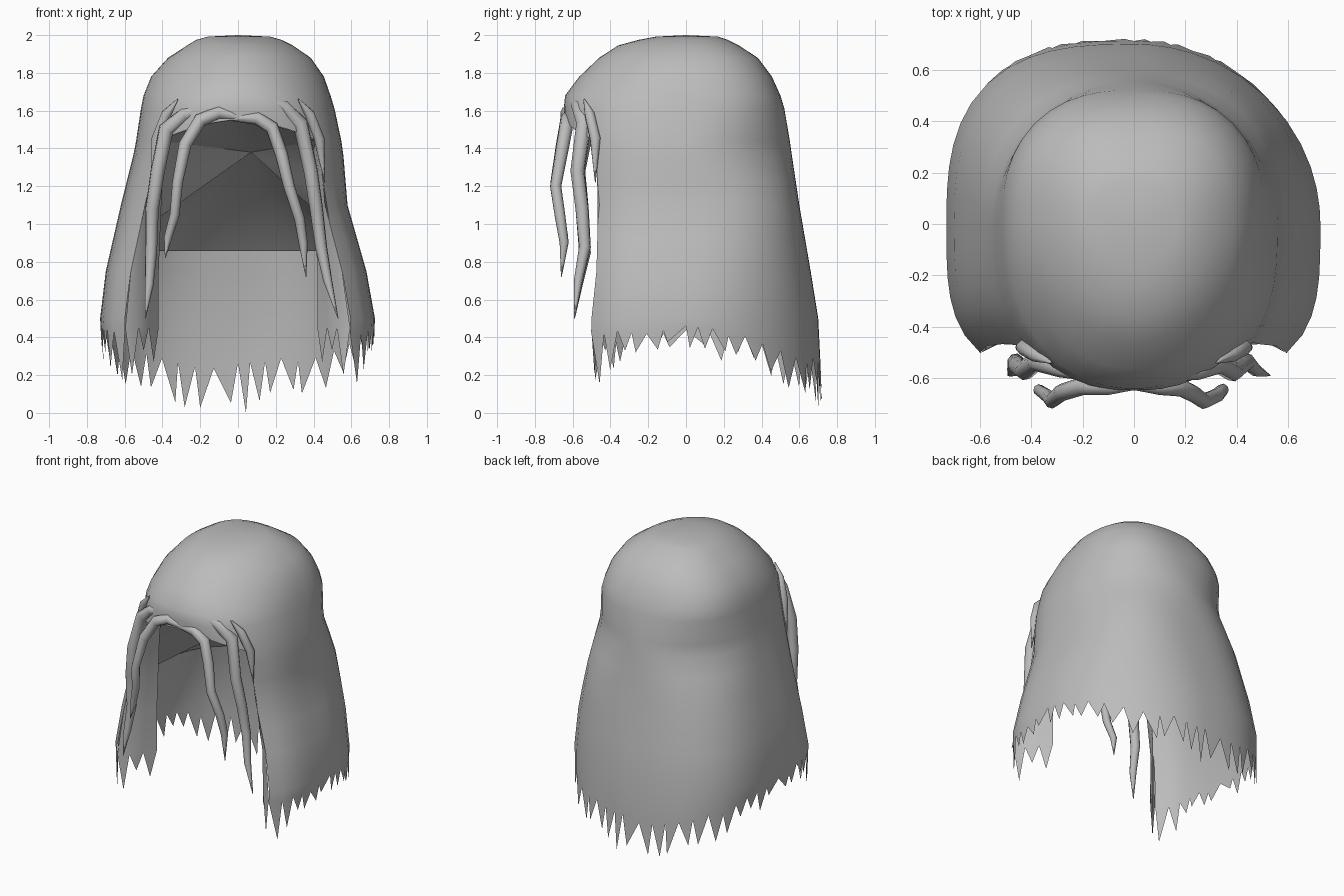
import bpy, bmesh, math, random
from mathutils import Vector

random.seed(4)
old = bpy.data.objects.get("Cube")
if old:
    bpy.data.objects.remove(old, do_unlink=True)

mat = bpy.data.materials.new("grey hair")
mat.use_nodes = True
COLOR = (0.5, 0.5, 0.5, 1)
mat.diffuse_color = COLOR
mat.node_tree.nodes["Principled BSDF"].inputs["Base Color"].default_value = COLOR

N = 48        # columns around the head, column 0 at the front
EDGE = 6      # column where the side curtains begin

# height, width on +x, width on -x, front depth, back depth,
# squareness of front, back on +x, back on -x
PROFILE = [(2.0, 0, 0, 0, 0, 2.0, 2.4, 2.4),
           (1.992, .17, .16, .16, .17, 2.0, 2.4, 2.4),
           (1.975, .23, .22, .25, .22, 2.0, 2.4, 2.4),
           (1.945, .29, .27, .36, .28, 2.0, 2.5, 2.5),
           (1.88, .385, .37, .46, .38, 2.0, 2.5, 2.5),
           (1.78, .455, .46, .565, .455, 2.0, 2.5, 2.5),
           (1.68, .49, .50, .64, .50, 2.2, 2.5, 2.5),
           (1.58, .52, .52, .65, .53, 2.5, 2.4, 2.4),
           (1.4, .555, .545, .61, .555, 2.8, 1.9, 1.9),
           (1.1, .58, .62, .585, .60, 3.0, 2.6, 2.5),
           (.75, .68, .70, .585, .66, 3.3, 2.2, 2.7),
           (.5, .725, .73, .61, .70, 3.5, 2.0, 2.8),
           (.1, .71, .71, .62, .72, 3.5, 2.0, 2.8)]


def section(z):
    for a, b in zip(PROFILE, PROFILE[1:]):
        if z >= b[0]:
            t = (a[0] - z) / (a[0] - b[0])
            return [p + (q - p) * t for p, q in zip(a[1:], b[1:])]
    return PROFILE[-1][1:]


def even_angle(col):
    """Angle of a column, eased so that the columns are spaced evenly."""
    quarter, h = divmod(col / N * 8, 2)
    ease = 1.4 if quarter in (0, 3) else 1.15
    half = math.asin(math.sqrt(.5) * min(h, 2 - h) ** ease)
    return (quarter * math.pi / 2) + (half if h < 1 else math.pi / 2 - half)


def point(col, z, scale=1.0):
    """Point on the hair surface: boxy at the front, round at the back."""
    a = even_angle(col)
    left, right, front, back, pf, pl, pr = section(z)
    s, c = math.sin(a), math.cos(a)
    e = 2 / (pf if c > 0 else pl if s > 0 else pr)
    x = math.copysign(abs(s) ** e, s) * (left if s > 0 else right)
    y = -(abs(c) ** e) * front if c > 0 else abs(c) ** e * back
    return Vector((x * scale, y * scale, z))


def smooth(ob, angle):
    bpy.ops.object.select_all(action='DESELECT')
    ob.select_set(True)
    bpy.context.view_layer.objects.active = ob
    bpy.ops.object.shade_smooth_by_angle(angle=math.radians(angle))


def finish(name, bm, angle=40):
    me = bpy.data.meshes.new(name)
    bm.to_mesh(me)
    bm.free()
    ob = bpy.data.objects.new(name, me)
    bpy.context.collection.objects.link(ob)
    me.materials.append(mat)
    smooth(ob, angle)


def brow_z(j):
    d = min(j, N - j)
    return 1.44 + .11 * max(0, 1 - (d / EDGE) ** 2)


def hem_z(j):
    y = point(j, .45).y
    return .44 - .2 * max(0, y / .72) ** 2 + random.uniform(-.025, .025)


# Cap, back and side curtains with a jagged hem
bm = bmesh.new()
top = bm.verts.new((0, 0, 2.0))
rings = [[bm.verts.new(point(j, z)) for j in range(N)]
         for z in (1.992, 1.975, 1.945, 1.88, 1.78, 1.68, 1.61)]
rings.append([bm.verts.new(point(j, brow_z(j))) for j in range(N)])
for j in range(N):
    k = (j + 1) % N
    bm.faces.new((top, rings[0][j], rings[0][k]))
    for up, lo in zip(rings, rings[1:]):
        bm.faces.new((up[j], lo[j], lo[k], up[k]))
columns = range(EDGE, N - EDGE + 1)
up = {j: rings[-1][j] for j in columns}
for z in (1.36, 1.23, 1.1, .92, .75, .5, None):
    lo = {j: bm.verts.new(point(j, z or hem_z(j))) for j in columns}
    for j in columns[:-1]:
        bm.faces.new((up[j], lo[j], lo[j + 1], up[j + 1]))
    up = lo
for j in columns[:-1]:
    back = max(0, point(j + .5, .4).y / .72)
    length = random.uniform(.07, .14) + .1 * back ** 2
    if j in (EDGE, N - EDGE - 1):
        length = .27
    elif j in (EDGE + 1, N - EDGE - 2):
        length = .2
    z = max(.02, (up[j].co.z + up[j + 1].co.z) / 2 - length)
    if j == N // 2 - 1:
        z = 0
    tip = bm.verts.new(point(j + .5 + random.uniform(-.3, .3), z))
    bm.faces.new((up[j], tip, up[j + 1]))
finish("hair_shell", bm)

# Folds turning inward and back from the front edges of the curtains
for side, name in ((1, "left_front_fold"), (-1, "right_front_fold")):
    bm = bmesh.new()
    rows = []
    for z, xi in ((1.44, .385), (1.25, .40), (1.0, .41), (.75, .42), (.45, .42)):
        a = point(EDGE if side > 0 else N - EDGE, z)
        a.x = abs(a.x)
        b = Vector((xi, -.31, z))
        m = Vector((a.x * .6 + xi * .4, a.y + .035, z))
        row = [a, m, m.lerp(b, .5), b]
        rows.append([bm.verts.new((v.x * side, v.y, v.z)) for v in row])

    def face(vs):
        bm.faces.new(vs if side < 0 else vs[::-1])

    for a, b in zip(rows, rows[1:]):
        for t in range(3):
            face((a[t], b[t], b[t + 1], a[t + 1]))
    for t, z in enumerate((.2, .33, .27)):
        m = (rows[-1][t].co + rows[-1][t + 1].co) / 2
        face((rows[-1][t], bm.verts.new((m.x, m.y, z)), rows[-1][t + 1]))
    finish(name, bm)

# Sloping lining inside the cap
bm = bmesh.new()
apex = bm.verts.new((.07, .1, 1.38))
loop = []
for j in range(N):
    d = min(j, N - j)
    z = brow_z(j) if d <= EDGE else max(.86, 1.44 - (d - EDGE) * .1)
    loop.append(bm.verts.new(point(j, z, .985)))
for j in range(N):
    bm.faces.new((apex, loop[(j + 1) % N], loop[j]))
finish("inner_lining", bm, 20)


# Loose tapering strands, drawn as paths of (x, y, z, thickness)
def strand(name, pts):
    cu = bpy.data.curves.new(name, 'CURVE')
    cu.dimensions = '3D'
    cu.bevel_depth = 1.0
    cu.bevel_resolution = 2
    cu.use_fill_caps = True
    sp = cu.splines.new('POLY')
    sp.points.add(len(pts) - 1)
    for p, (x, y, z, r) in zip(sp.points, pts):
        p.co = (x, y, z, 1)
        p.radius = r
    ob = bpy.data.objects.new(name, cu)
    bpy.context.collection.objects.link(ob)
    cu.materials.append(mat)
    bpy.ops.object.select_all(action='DESELECT')
    ob.select_set(True)
    bpy.context.view_layer.objects.active = ob
    bpy.ops.object.convert(target='MESH')
    smooth(bpy.context.object, 80)


strand("right_inner_strand", [
    (.03, -.625, 1.56, .015), (-.1, -.63, 1.59, .035), (-.2, -.63, 1.55, .036),
    (-.28, -.655, 1.42, .034), (-.32, -.69, 1.22, .028), (-.335, -.67, 1.05, .026),
    (-.37, -.645, .93, .022), (-.385, -.66, .82, .002)])
strand("left_inner_strand", [
    (-.03, -.625, 1.56, .015), (.1, -.63, 1.56, .035), (.18, -.635, 1.51, .036),
    (.23, -.66, 1.37, .034), (.27, -.69, 1.2, .03), (.325, -.665, 1.03, .028),
    (.345, -.645, .9, .024), (.36, -.66, .72, .002)])
strand("right_outer_strand", [
    (-.16, -.6, 1.62, .012), (-.28, -.56, 1.58, .038), (-.38, -.53, 1.5, .042),
    (-.425, -.57, 1.28, .038), (-.455, -.55, 1.08, .036), (-.46, -.535, .85, .032),
    (-.47, -.57, .68, .024), (-.49, -.59, .5, .002)])
strand("left_outer_strand", [
    (.13, -.6, 1.67, .012), (.24, -.57, 1.62, .038), (.33, -.54, 1.53, .042),
    (.385, -.575, 1.28, .038), (.415, -.55, 1.08, .036), (.44, -.535, .88, .032),
    (.475, -.57, .7, .024), (.53, -.59, .5, .002)])

# Small tufts at the temples
for s, name in ((1, "left_temple_tuft"), (-1, "right_temple_tuft")):
    strand(name, [(s * .32, -.54, 1.66, .004), (s * .38, -.51, 1.58, .028),
                  (s * .43, -.48, 1.45, .03), (s * .46, -.48, 1.22, .002)])
